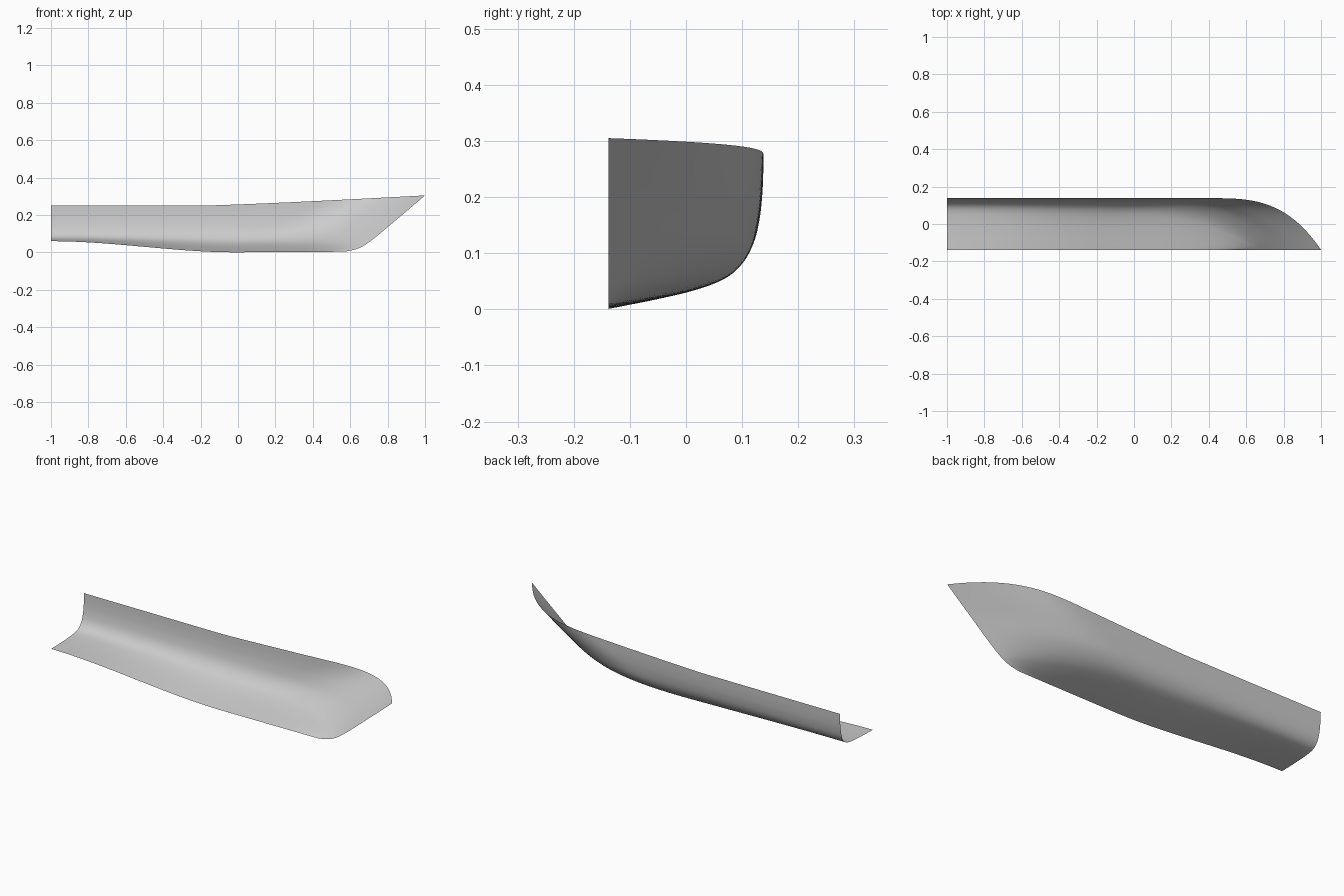
import bpy
import bmesh
from mathutils import Vector

cube = bpy.data.objects.get("Cube")
if cube:
    bpy.data.objects.remove(cube)

CENTRE = -0.138   # centreline plane of the half hull
COLUMNS = 72      # steps from stern to stem
STEPS = 5         # steps between neighbouring lines

# Longitudinal lines, keel to sheer:
# y amidships, z at stern, z amidships, x at stem, z at stem
LINES = [
    (CENTRE, 0.06, 0.0, 0.57, 0.004),
    (-0.05, 0.062, 0.018, 0.62, 0.014),
    (0.02, 0.066, 0.036, 0.655, 0.027),
    (0.07, 0.073, 0.057, 0.685, 0.044),
    (0.10, 0.088, 0.083, 0.725, 0.073),
    (0.12, 0.117, 0.117, 0.78, 0.118),
    (0.131, 0.16, 0.16, 0.86, 0.186),
    (0.136, 0.205, 0.205, 0.93, 0.245),
    (0.138, 0.25, 0.25, 1.0, 0.305),
]


def line_point(index, u):
    """Point on one longitudinal line, u = 0 at stern and 1 at stem."""
    y_mid, z_stern, z_mid, x_stem, z_stem = LINES[index]
    height = index / (len(LINES) - 1)
    x = -1 + u * (x_stem + 1)
    # Bottom rises gently towards the stern
    t = min(max(-x, 0), 1)
    z = z_mid + (z_stern - z_mid) * t * t * (3 - 2 * t)
    # Height runs towards the stem
    s = max(0, (x + 0.2) / (x_stem + 0.2))
    z += (z_stem - z_mid) * s ** 1.2
    # Breadth closes in on the centreline at the bow
    start = -0.4 + 0.8 * height
    s = min(1, max(0, (x - start) / (x_stem - start)))
    y = CENTRE + (y_mid - CENTRE) * (1 - s ** (2.5 + 0.7 * height))
    return Vector((x, y, z))


def smooth_section(points):
    """Smooth curve through the points of one section."""
    ends = [2 * points[0] - points[1]] + points + [2 * points[-1] - points[-2]]
    result = []
    for a, b, c, d in zip(ends, ends[1:], ends[2:], ends[3:]):
        for k in range(STEPS):
            t = k / STEPS
            result.append(b + 0.5 * t * ((c - a) + t * (
                (2 * a - 5 * b + 4 * c - d) + t * (3 * (b - c) + d - a))))
    return result + [points[-1]]


# Hull colour
grey = bpy.data.materials.new("hull_grey")
grey.use_nodes = True
colour = (0.6, 0.6, 0.6, 1)
grey.diffuse_color = colour
grey.node_tree.nodes["Principled BSDF"].inputs["Base Color"].default_value = colour

# Half hull skin, lofted section by section
bm = bmesh.new()
grid = []
for i in range(COLUMNS + 1):
    section = [line_point(j, i / COLUMNS) for j in range(len(LINES))]
    grid.append([bm.verts.new(p) for p in smooth_section(section)])
for left, right in zip(grid, grid[1:]):
    for j in range(len(left) - 1):
        bm.faces.new((left[j], left[j + 1], right[j + 1], right[j]))
bm.normal_update()
# Outside of the skin faces away from the centreline
if sum(f.normal.y for f in bm.faces) < 0:
    bmesh.ops.reverse_faces(bm, faces=bm.faces[:])

mesh = bpy.data.meshes.new("half_hull")
bm.to_mesh(mesh)
bm.free()
mesh.materials.append(grey)
for polygon in mesh.polygons:
    polygon.use_smooth = True
hull = bpy.data.objects.new("half_hull", mesh)
bpy.context.collection.objects.link(hull)
